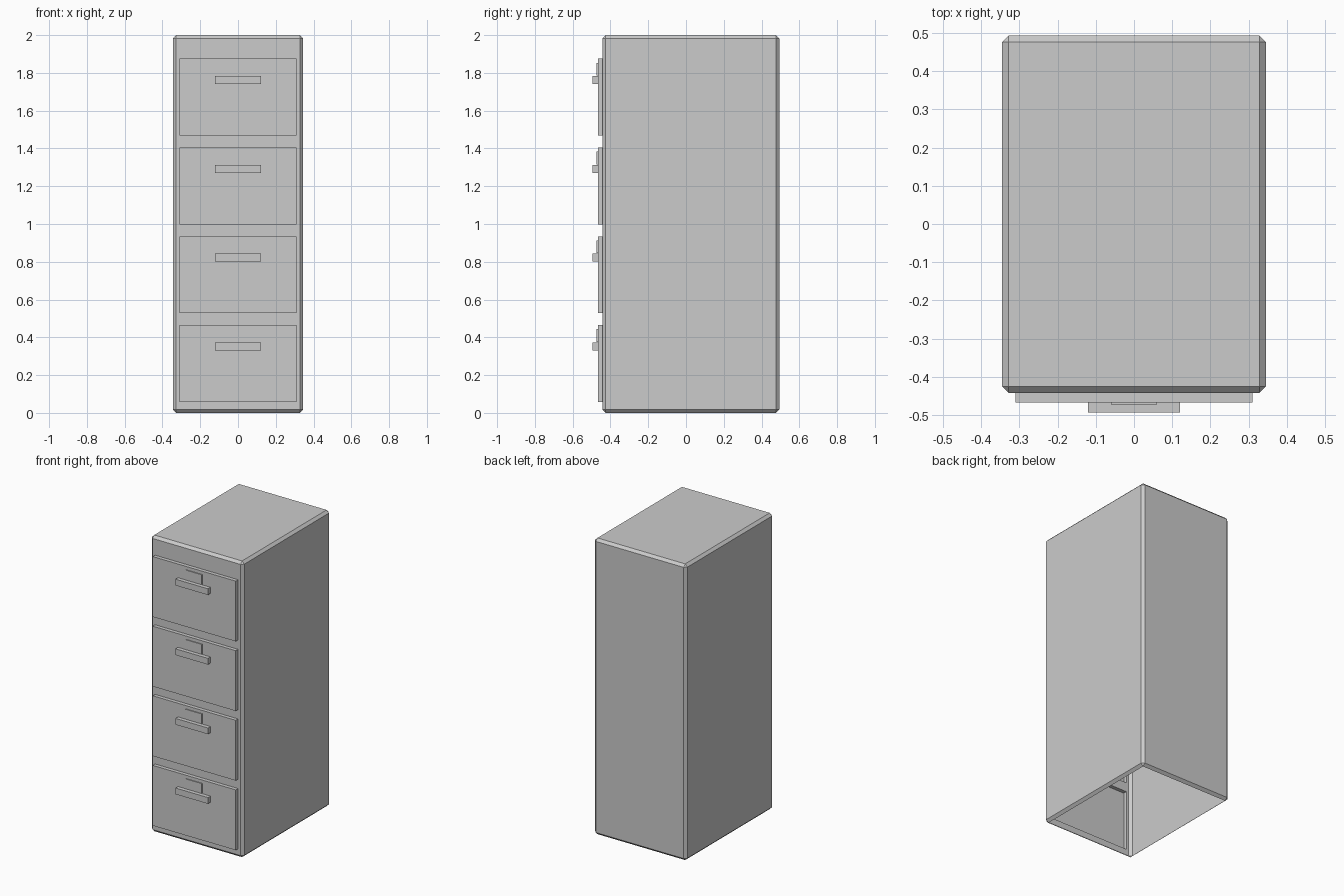
import bpy, bmesh
from mathutils import Vector

if "Cube" in bpy.data.objects:
    bpy.data.objects.remove(bpy.data.objects["Cube"])

FRONT, BACK, HALF_W, TOP = -0.442, 0.494, 0.345, 2.0
DRAWER_X, DRAWER_H, PITCH, FIRST_Z = 0.31, 0.407, 0.47, 0.058
DRAWER_Y = -0.467


def box_bmesh(lo, hi):
    bm = bmesh.new()
    bmesh.ops.create_cube(bm, size=1)
    lo, hi = Vector(lo), Vector(hi)
    for v in bm.verts:
        v.co = Vector([a + (c + 0.5) * (b - a) for a, b, c in zip(lo, hi, v.co)])
    return bm


def finish(bm, name):
    mesh = bpy.data.meshes.new(name)
    bm.to_mesh(mesh)
    bm.free()
    obj = bpy.data.objects.new(name, mesh)
    bpy.context.collection.objects.link(obj)
    return obj


def delete_facing(bm, direction):
    bm.normal_update()
    d = Vector(direction)
    faces = [f for f in bm.faces if f.normal.dot(d) > 0.99]
    bmesh.ops.delete(bm, geom=faces, context='FACES')


def front_faces(bm):
    bm.normal_update()
    return [f for f in bm.faces if f.normal.y < -0.99]


def panel(name, half_x, y0, y1, z0, z1):
    """Box with an open back, sitting on the surface behind it."""
    bm = box_bmesh((-half_x, y0, z0), (half_x, y1, z1))
    delete_facing(bm, (0, 1, 0))
    return finish(bm, name)


# Cabinet shell: chamfered, open underneath, with drawer openings
bm = box_bmesh((-HALF_W, FRONT, 0), (HALF_W, BACK, TOP))
bmesh.ops.bevel(bm, geom=bm.edges[:], offset=0.017, segments=1,
                profile=0.5, affect='EDGES')
delete_facing(bm, (0, 0, -1))

starts = [FIRST_Z + i * PITCH for i in range(4)]
cuts = [((s * DRAWER_X, 0, 0), (1, 0, 0)) for s in (-1, 1)]
cuts += [((0, 0, z + h), (0, 0, 1)) for z in starts for h in (0, DRAWER_H)]
for co, no in cuts:
    faces = front_faces(bm)
    edges = list({e for f in faces for e in f.edges})
    verts = list({v for f in faces for v in f.verts})
    bmesh.ops.bisect_plane(bm, geom=verts + edges + faces, plane_co=co, plane_no=no)

openings = []
for f in front_faces(bm):
    c = f.calc_center_median()
    if abs(c.x) < 0.2 and any(z < c.z < z + DRAWER_H for z in starts):
        openings.append(f)
bmesh.ops.delete(bm, geom=openings, context='FACES')
finish(bm, "cabinet_shell")

# Drawer fronts, each with a handle and a label plate
for i, z in enumerate(starts, 1):
    panel(f"drawer_front_{i}", DRAWER_X, DRAWER_Y, FRONT, z, z + DRAWER_H)
    panel(f"drawer_handle_{i}", 0.121, -0.494, DRAWER_Y, z + 0.273, z + 0.315)
    panel(f"label_plate_{i}", 0.06, -0.473, DRAWER_Y, z + 0.318, z + 0.385)
